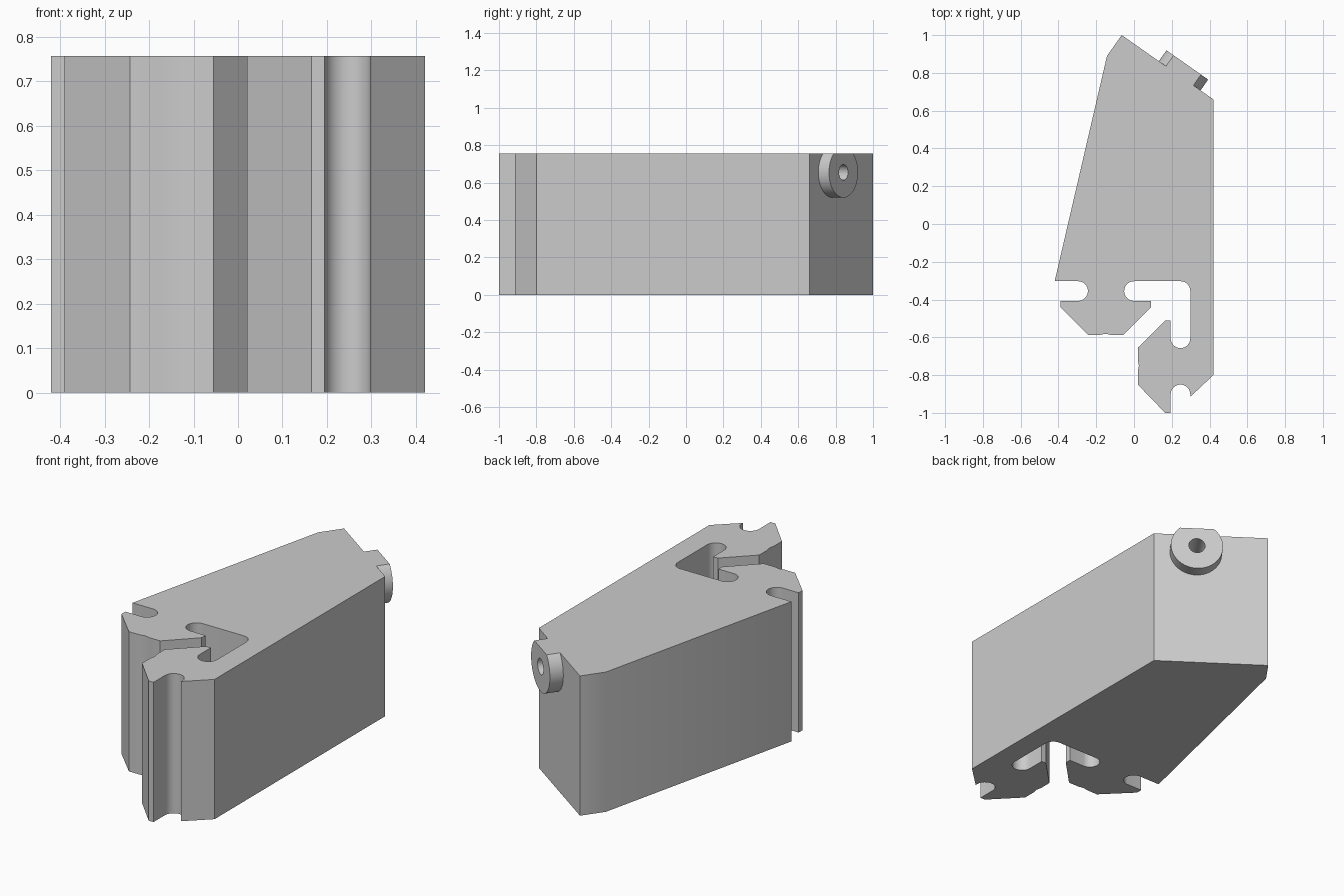
import bpy, bmesh
from math import sin, cos, radians, asin, degrees
from mathutils import Vector

cube = bpy.data.objects.get("Cube")
if cube:
    bpy.data.objects.remove(cube, do_unlink=True)

HEIGHT = 0.757
SLOT_R = 0.052

grey = bpy.data.materials.new("plain grey")
grey.use_nodes = True
colour = (0.6, 0.6, 0.6, 1)
grey.diffuse_color = colour
grey.node_tree.nodes["Principled BSDF"].inputs["Base Color"].default_value = colour


def arc(cx, cy, start, end, r=SLOT_R, n=16):
    angles = [radians(start + (end - start) * i / n) for i in range(n + 1)]
    return [(cx + r * cos(a), cy + r * sin(a)) for a in angles]


def prism(name, points, origin, u, v, depth):
    """Extrude a flat outline, given along axes u and v, by the vector depth."""
    bm = bmesh.new()
    face = bm.faces.new([bm.verts.new(origin + u * a + v * b) for a, b in points])
    ext = bmesh.ops.extrude_face_region(bm, geom=[face])
    moved = [e for e in ext["geom"] if isinstance(e, bmesh.types.BMVert)]
    bmesh.ops.translate(bm, verts=moved, vec=depth)
    bmesh.ops.recalc_face_normals(bm, faces=bm.faces)
    mesh = bpy.data.meshes.new(name)
    bm.to_mesh(mesh)
    bm.free()
    mesh.materials.append(grey)
    obj = bpy.data.objects.new(name, mesh)
    bpy.context.collection.objects.link(obj)
    return obj


X, Y, Z = Vector((1, 0, 0)), Vector((0, 1, 0)), Vector((0, 0, 1))

# Body outline: slanted back, right side, then the two slotted jaws
back_tip, back_corner = (-0.065, 1.0), (0.42, 0.66)
outline = [back_tip, back_corner, (0.42, -0.8), (0.298, -0.915)]
outline += arc(0.246, -0.902, 0, 180)
outline += [(0.194, -1), (0.165, -1), (0.02, -0.85), (0.02, -0.78),
            (0.026, -0.75), (0.02, -0.72), (0.02, -0.655), (0.165, -0.51), (0.194, -0.51)]
outline += arc(0.246, -0.605, 180, 360)
outline += arc(0.246, -0.355, 0, 90)
outline += arc(0, -0.355, 90, 270)
outline += [(0.09, -0.407), (0.09, -0.44), (-0.055, -0.587), (-0.12, -0.587),
            (-0.15, -0.581), (-0.18, -0.587), (-0.243, -0.587), (-0.39, -0.44), (-0.39, -0.407)]
outline += arc(-0.296, -0.355, -90, 90)
outline += [(-0.42, -0.303), (-0.143, 0.89)]
body = prism("body", outline, Vector(), X, Y, Z * HEIGHT)

# Round boss on the slanted back face, cut flat at the top
along = Vector((back_corner[0] - back_tip[0], back_corner[1] - back_tip[1], 0)).normalized()
outward = Vector((-along.y, along.x, 0))
boss_z, boss_r, boss_depth = 0.655, 0.135, 0.07
centre = Vector((*back_tip, boss_z)) + along * 0.375
cut = degrees(asin((HEIGHT - boss_z) / boss_r))
boss = prism("back_boss", arc(0, 0, 180 - cut, 360 + cut, boss_r, 48),
             centre - outward * 0.01, along, Z, outward * (boss_depth + 0.01))

# Blind hole through the boss into the body
cutter = prism("hole_cutter", arc(0, 0, 0, 345, 0.042, 23),
               centre - outward * 0.08, along, Z, outward * 0.2)
cutter.hide_render = True

for obj in (body, boss):
    mod = obj.modifiers.new("hole", "BOOLEAN")
    mod.operation = "DIFFERENCE"
    mod.solver = "EXACT"
    mod.object = cutter
    bpy.ops.object.select_all(action="DESELECT")
    bpy.context.view_layer.objects.active = obj
    obj.select_set(True)
    bpy.ops.object.modifier_apply(modifier=mod.name)
    bpy.ops.object.shade_smooth_by_angle(angle=radians(25))

bpy.data.objects.remove(cutter, do_unlink=True)
